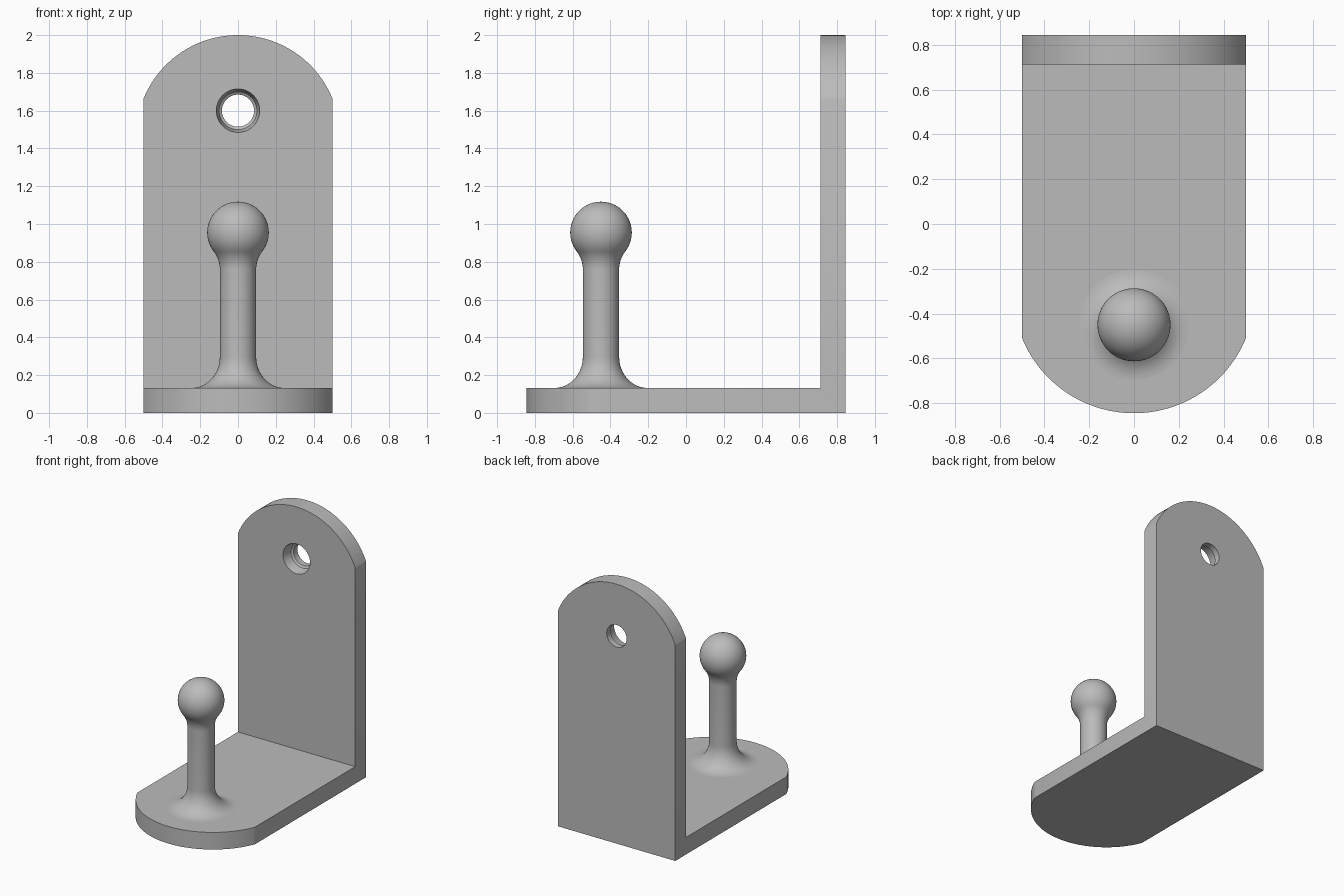
import bpy, bmesh, math
from mathutils import Matrix, Vector

cube = bpy.data.objects.get("Cube")
if cube:
    bpy.data.objects.remove(cube, do_unlink=True)

HALF_W, DEPTH, HEIGHT, THICK = 0.5, 0.845, 2.0, 0.132
ARC_R = 0.54          # radius of the rounded plate ends
POST_Y, BALL_Z, BALL_R, STEM_R = -0.45, 0.955, 0.163, 0.096

grey = bpy.data.materials.new("plain grey")
grey.use_nodes = True
colour = (0.50, 0.50, 0.50, 1)
grey.diffuse_color = colour
grey.node_tree.nodes["Principled BSDF"].inputs["Base Color"].default_value = colour


def make_object(name, bm):
    bmesh.ops.recalc_face_normals(bm, faces=bm.faces)
    mesh = bpy.data.meshes.new(name)
    bm.to_mesh(mesh)
    bm.free()
    mesh.materials.append(grey)
    obj = bpy.data.objects.new(name, mesh)
    bpy.context.collection.objects.link(obj)
    return obj


def prism(name, points, direction):
    """Extrude a closed outline of 3D points along a direction."""
    bm = bmesh.new()
    face = bm.faces.new([bm.verts.new(p) for p in points])
    out = bmesh.ops.extrude_face_region(bm, geom=[face])
    verts = [v for v in out["geom"] if isinstance(v, bmesh.types.BMVert)]
    bmesh.ops.translate(bm, verts=verts, vec=direction)
    return make_object(name, bm)


def lathe(name, profile, matrix, steps=64):
    """Spin (radius, height) points into a closed solid, then place it."""
    bm = bmesh.new()
    verts = [bm.verts.new((r, 0, h)) for r, h in profile]
    edges = [bm.edges.new(pair) for pair in zip(verts, verts[1:])]
    bmesh.ops.spin(bm, geom=verts + edges, cent=(0, 0, 0), axis=(0, 0, 1),
                   angle=math.tau, steps=steps, use_duplicate=False)
    bmesh.ops.remove_doubles(bm, verts=bm.verts, dist=1e-5)
    bmesh.ops.transform(bm, matrix=matrix, verts=bm.verts)
    return make_object(name, bm)


def boolean(target, tool, operation):
    mod = target.modifiers.new(tool.name, "BOOLEAN")
    mod.object, mod.operation, mod.solver = tool, operation, "EXACT"
    bpy.context.view_layer.objects.active = target
    bpy.ops.object.modifier_apply(modifier=mod.name)
    bpy.data.objects.remove(tool, do_unlink=True)


def rounded_outline(tip, tail):
    """Half circle touching the tip, closed by straight sides to the tail."""
    centre = tip - ARC_R
    arc = [(ARC_R * math.cos(math.pi * i / 64), centre + ARC_R * math.sin(math.pi * i / 64))
           for i in range(65)]
    return arc + [(-ARC_R, tail), (ARC_R, tail)]


# L-shaped bracket, with both ends rounded
inner = DEPTH - THICK
l_shape = [(-DEPTH, 0), (DEPTH, 0), (DEPTH, HEIGHT), (inner, HEIGHT), (inner, THICK), (-DEPTH, THICK)]
bracket = prism("bracket", [(-HALF_W, y, z) for y, z in l_shape], (2 * HALF_W, 0, 0))
base_trim = prism("base_trim", [(x, -v, -1) for x, v in rounded_outline(DEPTH, -1)], (0, 0, 4))
boolean(bracket, base_trim, "INTERSECT")
back_trim = prism("back_trim", [(x, -1, v) for x, v in rounded_outline(HEIGHT, -1)], (0, 2, 0))
boolean(bracket, back_trim, "INTERSECT")

# Stepped screw hole, wide at the front and narrow at the back
hole = [(0, -0.05), (0.115, -0.05), (0.115, 0), (0.1, 0.075),
        (0.085, 0.085), (0.085, 0.2), (0, 0.2)]
to_back = Matrix.Translation((0, inner, 1.6)) @ Matrix.Rotation(-math.pi / 2, 4, "X")
boolean(bracket, lathe("screw_hole", hole, to_back), "DIFFERENCE")

# Ball-ended post with a flared foot
flare = 0.15
profile = [(0, 0.08), (STEM_R + flare, 0.08)]
for i in range(13):
    a = math.pi / 2 * i / 12
    profile.append((STEM_R + flare * (1 - math.sin(a)), THICK + flare * 1.1 * (1 - math.cos(a))))
# Concave neck tangent to both the stem and the ball
neck_r = 0.16
drop = math.sqrt((BALL_R + neck_r) ** 2 - (STEM_R + neck_r) ** 2)
neck = Vector((STEM_R + neck_r, BALL_Z - drop))
meet = math.atan2(drop, STEM_R + neck_r)
for i in range(9):
    a = meet * i / 8
    profile.append((neck.x - neck_r * math.cos(a), neck.y + neck_r * math.sin(a)))
for i in range(1, 25):
    a = -meet + (math.pi / 2 + meet) * i / 24
    profile.append((max(0, BALL_R * math.cos(a)), BALL_Z + BALL_R * math.sin(a)))
post = lathe("ball_post", profile, Matrix.Translation((0, POST_Y, 0)))

for obj in (bracket, post):
    bpy.ops.object.select_all(action="DESELECT")
    obj.select_set(True)
    bpy.context.view_layer.objects.active = obj
    bpy.ops.object.shade_smooth_by_angle(angle=math.radians(30))
